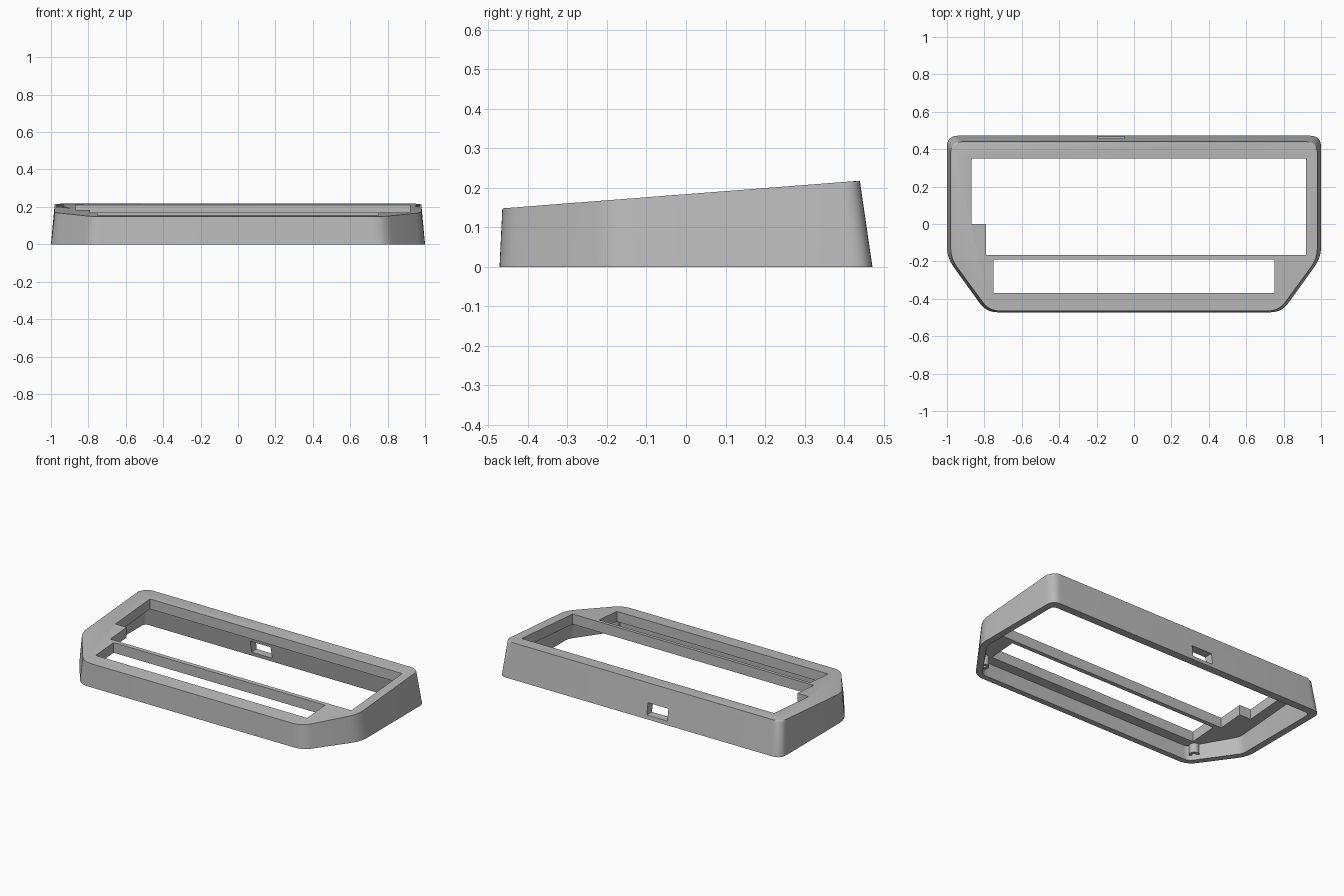
import bpy, bmesh
from mathutils import Vector

if "Cube" in bpy.data.objects:
    bpy.data.objects.remove(bpy.data.objects["Cube"], do_unlink=True)

grey = bpy.data.materials.new("case grey")
grey.use_nodes = True
COLOUR = (0.5, 0.5, 0.5, 1)
grey.diffuse_color = COLOUR
grey.node_tree.nodes["Principled BSDF"].inputs["Base Color"].default_value = COLOUR

PLATE = 0.065  # thickness of the sloped top


def slope(y):
    return 0.184 + 0.0773 * y


def taper(p):
    """Move a base outline point inward to its place on the sloped top."""
    return p.x * 0.98, (p.y + 0.472) * 0.9587 - 0.465


def rounded(corners, reach, steps=8):
    """Replace each corner of a closed outline with a curved one."""
    pts = [Vector(c) for c in corners]
    out = []
    for i, p in enumerate(pts):
        a = p + (pts[i - 1] - p).normalized() * reach
        b = p + (pts[(i + 1) % len(pts)] - p).normalized() * reach
        for s in range(steps + 1):
            t = s / steps
            out.append(a * (1 - t) ** 2 + p * 2 * t * (1 - t) + b * t * t)
    return out


def make_object(name, bm):
    bmesh.ops.recalc_face_normals(bm, faces=bm.faces[:])
    mesh = bpy.data.meshes.new(name)
    bm.to_mesh(mesh)
    bm.free()
    mesh.materials.append(grey)
    obj = bpy.data.objects.new(name, mesh)
    bpy.context.collection.objects.link(obj)
    return obj


def loft(name, lower, upper, bevel=0):
    """Solid between two matching rings, with an optional rounded top rim."""
    bm = bmesh.new()
    low = [bm.verts.new(p) for p in lower]
    top = [bm.verts.new(p) for p in upper]
    n = len(low)
    bm.faces.new(low[::-1])
    cap = bm.faces.new(top)
    for i in range(n):
        j = (i + 1) % n
        bm.faces.new((low[i], low[j], top[j], top[i]))
    if bevel:
        bmesh.ops.bevel(bm, geom=list(cap.edges), offset=bevel, segments=3,
                        profile=0.5, affect='EDGES', clamp_overlap=False)
    return make_object(name, bm)


def prism(name, outline, z0, z1):
    return loft(name, [(x, y, z0) for x, y in outline], [(x, y, z1) for x, y in outline])


def box(name, x0, x1, y0, y1, z0, z1):
    return prism(name, [(x0, y0), (x1, y0), (x1, y1), (x0, y1)], z0, z1)


def cylinder(name, x, y, radius, z0, z1):
    bm = bmesh.new()
    bmesh.ops.create_cone(bm, cap_ends=True, segments=24, radius1=radius,
                          radius2=radius, depth=z1 - z0)
    bmesh.ops.translate(bm, verts=bm.verts[:], vec=(x, y, (z0 + z1) / 2))
    return make_object(name, bm)


def cut(obj, cutter):
    mod = obj.modifiers.new("cut", 'BOOLEAN')
    mod.operation = 'DIFFERENCE'
    mod.solver = 'EXACT'
    mod.object = cutter
    bpy.context.view_layer.objects.active = obj
    bpy.ops.object.modifier_apply(modifier=mod.name)
    bpy.data.objects.remove(cutter, do_unlink=True)


def shell(name, half, reach, z0, drop, bevel=0):
    """Tapered solid from the +x half of a symmetric outline."""
    ring = rounded(half + [(-x, y) for x, y in reversed(half)], reach)
    upper = [(x, y, slope(y) - drop) for x, y in map(taper, ring)]
    return loft(name, [(p.x, p.y, z0) for p in ring], upper, bevel)


# Outer body and its open underside
case = shell("case_body", [(0.79, -0.472), (1, -0.18), (1, 0.472)], 0.06, 0, 0, 0.01)
cut(case, shell("cavity", [(0.77, -0.435), (0.957, -0.17), (0.957, 0.422)], 0.03, -0.001, PLATE))

# Large stepped opening and the long front opening
cut(case, prism("main_opening", [(-0.79, -0.165), (0.92, -0.165), (0.92, 0.35),
                                 (-0.87, 0.35), (-0.87, 0), (-0.79, 0)], 0.03, 0.4))
cut(case, box("front_opening", -0.75, 0.75, -0.37, -0.19, 0.03, 0.4))

# Cable port in the back wall
cut(case, box("cable_port", -0.195, -0.05, 0.38, 0.6, 0.025, 0.1))

# Screw posts under the front corners
posts = []
for side, label in ((1, "left"), (-1, "right")):
    post = cylinder(label + "_screw_post", side * 0.785, -0.4, 0.03, 0.03, 0.1)
    cut(post, cylinder("bore", side * 0.785, -0.4, 0.013, 0, 0.08))
    posts.append(post)

# Smooth the rounded corners, keep the hard edges
bpy.ops.object.select_all(action='DESELECT')
for obj in [case] + posts:
    obj.select_set(True)
bpy.context.view_layer.objects.active = case
bpy.ops.object.shade_smooth_by_angle(angle=0.6)
